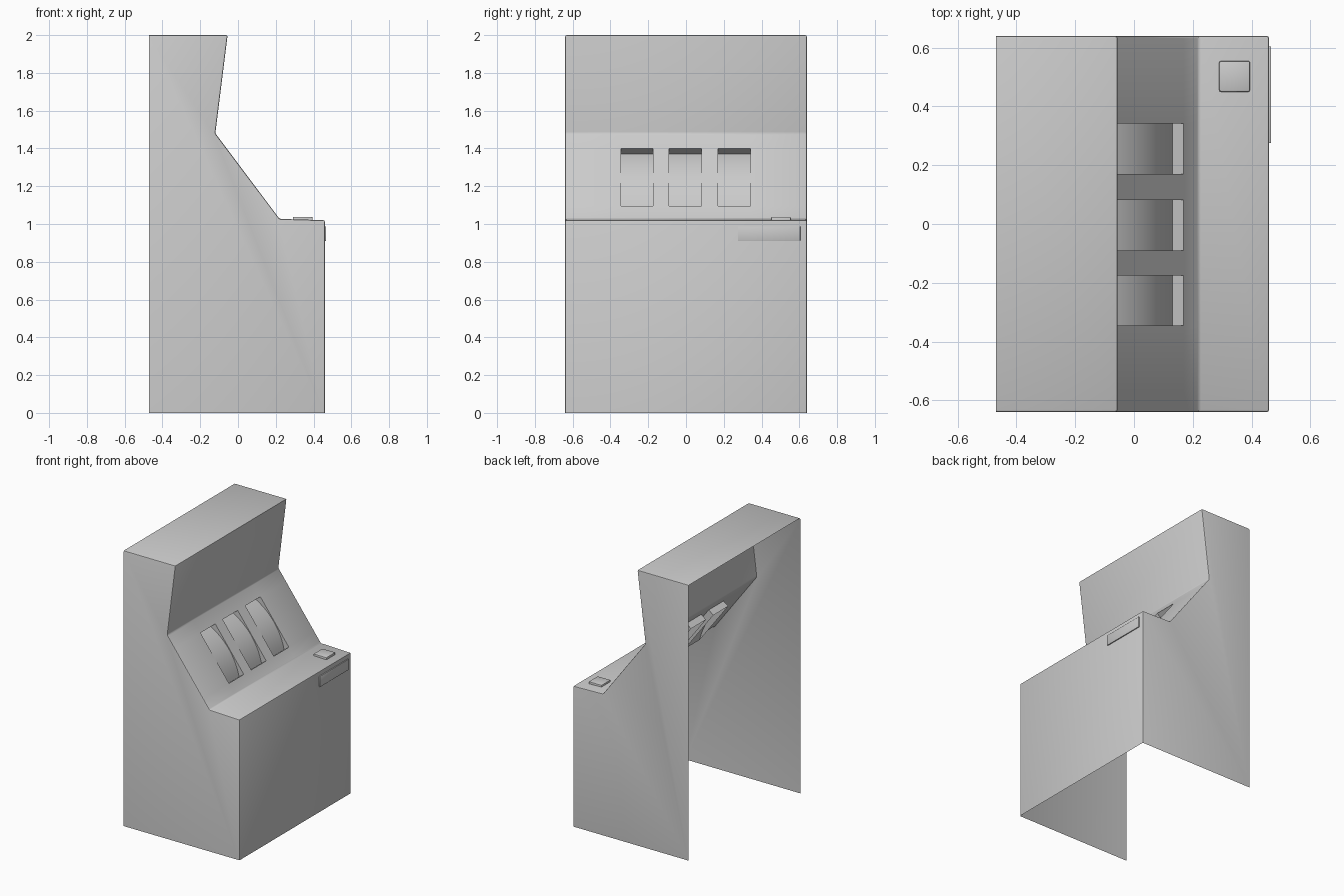
import bpy, bmesh
from mathutils import Vector

if "Cube" in bpy.data.objects:
    bpy.data.objects.remove(bpy.data.objects["Cube"])

HALF = 0.64
PROFILE = [(-.47, 0), (.46, 0), (.46, 1.02), (.22, 1.027), (-.12, 1.48), (-.055, 2), (-.47, 2)]
WINDOWS = [(-.345, -.175), (-.09, .082), (.17, .342)]
Z_LOW, Z_HIGH, DEPTH = 1.095, 1.40, 0.047
P, Q = Vector((.22, 0, 1.027)), Vector((-.12, 0, 1.48))
N = Vector((0, 1, 0)).cross(Q - P).normalized()   # outward normal of sloped panel


def finish(name, bm, angle=0.6):
    mesh = bpy.data.meshes.new(name)
    bm.to_mesh(mesh)
    bm.free()
    ob = bpy.data.objects.new(name, mesh)
    bpy.context.collection.objects.link(ob)
    bpy.ops.object.select_all(action='DESELECT')
    ob.select_set(True)
    bpy.context.view_layer.objects.active = ob
    bpy.ops.object.shade_smooth_by_angle(angle=angle)
    return ob


def strip(bm, pts, y0, y1, skip=()):
    a = [bm.verts.new((x, y0, z)) for x, z in pts]
    b = [bm.verts.new((x, y1, z)) for x, z in pts]
    for i in range(len(pts) - 1):
        if i not in skip:
            bm.faces.new((a[i], b[i], b[i + 1], a[i + 1]))
    return a, b


def on_slope(z):
    return P.lerp(Q, (z - P.z) / (Q.z - P.z))


def slope_faces(bm):
    bm.normal_update()
    return [f for f in bm.faces if f.normal.dot(N) > .9995]


# Cabinet shell, open at the back and bottom
bm = bmesh.new()
a, b = strip(bm, PROFILE, -HALF, HALF, skip=(0,))
bm.faces.new(a)
bm.faces.new(b[::-1])
bm.normal_update()
bmesh.ops.bevel(bm, geom=[e for e in bm.edges if not e.is_boundary], offset=.008,
                offset_type='OFFSET', segments=2, profile=.5, affect='EDGES')

# Reel windows cut and recessed into the sloped panel
cuts = [((0, 0, z), (0, 0, 1)) for z in (Z_LOW, Z_HIGH)]
cuts += [((0, y, 0), (0, 1, 0)) for w in WINDOWS for y in w]
for co, no in cuts:
    fs = slope_faces(bm)
    geom = list({e for f in fs for e in f.edges} | {v for f in fs for v in f.verts}) + fs
    bmesh.ops.bisect_plane(bm, geom=geom, plane_co=co, plane_no=no)
holes = []
for f in slope_faces(bm):
    c = f.calc_center_median()
    if Z_LOW < c.z < Z_HIGH and any(y0 < c.y < y1 for y0, y1 in WINDOWS):
        holes.append(f)
new = bmesh.ops.extrude_face_region(bm, geom=holes)['geom']
bmesh.ops.translate(bm, vec=-N * DEPTH, verts=[g for g in new if isinstance(g, bmesh.types.BMVert)])
caps = [g for g in new if isinstance(g, bmesh.types.BMFace)]
bmesh.ops.delete(bm, geom=list(set(caps + [f for f in holes if f.is_valid])), context='FACES')
finish("cabinet", bm)

# Curved reels behind the windows
low, high = on_slope(Z_LOW) - N * DEPTH, on_slope(Z_HIGH) - N * DEPTH
arc = []
for i in range(17):
    u = i / 16
    p = low.lerp(high, u) + N * .042 * (1 - (2 * u - 1) ** 2)
    arc.append((p.x, p.z))
for k, (y0, y1) in enumerate(WINDOWS):
    bm = bmesh.new()
    strip(bm, arc, y0, y1)
    finish(f"reel_{k + 1}", bm)


def box(name, lo, hi, bevel):
    bm = bmesh.new()
    lo, hi = Vector(lo), Vector(hi)
    bmesh.ops.create_cube(bm, size=1)
    for v in bm.verts:
        v.co = [(lo[i] + hi[i]) / 2 + v.co[i] * (hi[i] - lo[i]) for i in range(3)]
    bmesh.ops.bevel(bm, geom=bm.edges[:], offset=bevel, offset_type='OFFSET',
                    segments=2, profile=.5, affect='EDGES')
    finish(name, bm)


# Play button on the deck and coin plate on the front
box("play_button", (.29, .45, 1.01), (.395, .555, 1.038), .006)
box("coin_plate", (.455, .275, .91), (.467, .605, .988), .002)
